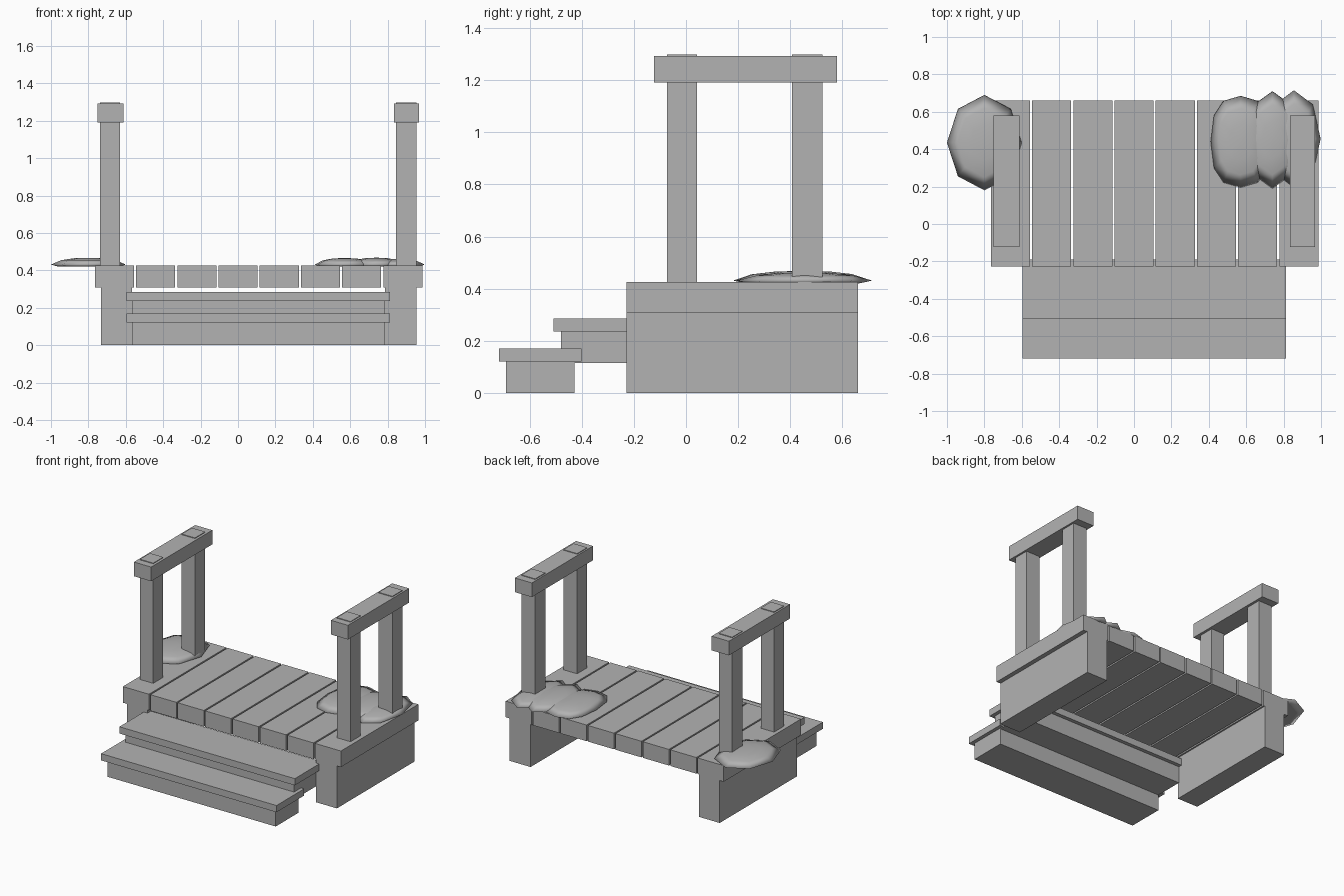
import bpy, bmesh
from math import cos, sin, pi, copysign

if "Cube" in bpy.data.objects:
    bpy.data.objects.remove(bpy.data.objects["Cube"], do_unlink=True)

grey = bpy.data.materials.new("plain grey")
grey.use_nodes = True
colour = (0.45, 0.45, 0.45, 1)
grey.diffuse_color = colour
grey.node_tree.nodes["Principled BSDF"].inputs["Base Color"].default_value = colour


def finish(name, bm):
    bmesh.ops.recalc_face_normals(bm, faces=bm.faces)
    mesh = bpy.data.meshes.new(name)
    bm.to_mesh(mesh)
    bm.free()
    mesh.materials.append(grey)
    obj = bpy.data.objects.new(name, mesh)
    bpy.context.collection.objects.link(obj)
    return obj


def box(name, xs, ys, zs):
    bm = bmesh.new()
    bmesh.ops.create_cube(bm, size=1)
    for v in bm.verts:
        v.co = [r[0] if c < 0 else r[1] for c, r in zip(v.co, (xs, ys, zs))]
    return finish(name, bm)


def mound(name, x, y, rx, ry, sides, top, power=1.0):
    """Flattened smooth dome with a thin rim and a flat underside."""
    bm = bmesh.new()
    rings = []
    for scale, z in ((0.8, 0.42), (1, 0.431), (0.72, top - 0.012), (0.38, top - 0.002)):
        ring = []
        for i in range(sides):
            a = 2 * pi * i / sides
            c, s = (copysign(abs(t) ** power, t) for t in (cos(a), sin(a)))
            ring.append(bm.verts.new((x + rx * scale * c, y + ry * scale * s, z)))
        rings.append(ring)
    for low, high in zip(rings, rings[1:]):
        for i in range(sides):
            j = (i + 1) % sides
            bm.faces.new((low[i], low[j], high[j], high[i]))
    bm.faces.new(rings[0])
    peak = bm.verts.new((x, y, top))
    for i in range(sides):
        bm.faces.new((rings[-1][i], rings[-1][(i + 1) % sides], peak))
    for f in bm.faces:
        f.smooth = len(f.verts) < 5
    return finish(name, bm)


# Deck planks
deck_y = (-0.228, 0.66)
for i in range(8):
    x = -0.765 + i * 0.2203
    box(f"deck_plank_{i + 1}", (x, x + 0.209), deck_y, (0.308, 0.425))

# Each side: support block, two posts let through a handrail
for side, block, post, rail in (
        ("right", (-0.733, -0.567), (-0.737, -0.63), (-0.75, -0.612)),
        ("left", (0.786, 0.954), (0.845, 0.955), (0.833, 0.969))):
    box(f"{side}_support", block, deck_y, (0, 0.308))
    box(f"{side}_handrail", rail, (-0.123, 0.579), (1.19, 1.293))
    for place, ys in (("front", (-0.073, 0.042)), ("back", (0.406, 0.523))):
        box(f"{side}_{place}_post", post, ys, (0.425, 1.298))

# Steps: overhanging tread on a narrower riser
for name, y, z in (("lower", -0.718, 0), ("upper", -0.508, 0.115)):
    box(f"{name}_riser", (-0.567, 0.786), (y + 0.028, y + 0.291), (z, z + 0.123))
    box(f"{name}_tread", (-0.597, 0.812), (y, y + 0.318), (z + 0.121, z + 0.17))

# Soft mounds at the back corners
mound("right_mound", -0.8, 0.435, 0.2, 0.255, 8, 0.467)
mound("left_mound_inner", 0.57, 0.44, 0.16, 0.245, 12, 0.466, 0.8)
mound("left_mound_middle", 0.74, 0.45, 0.15, 0.26, 8, 0.468)
mound("left_mound_outer", 0.855, 0.455, 0.143, 0.26, 8, 0.462)
